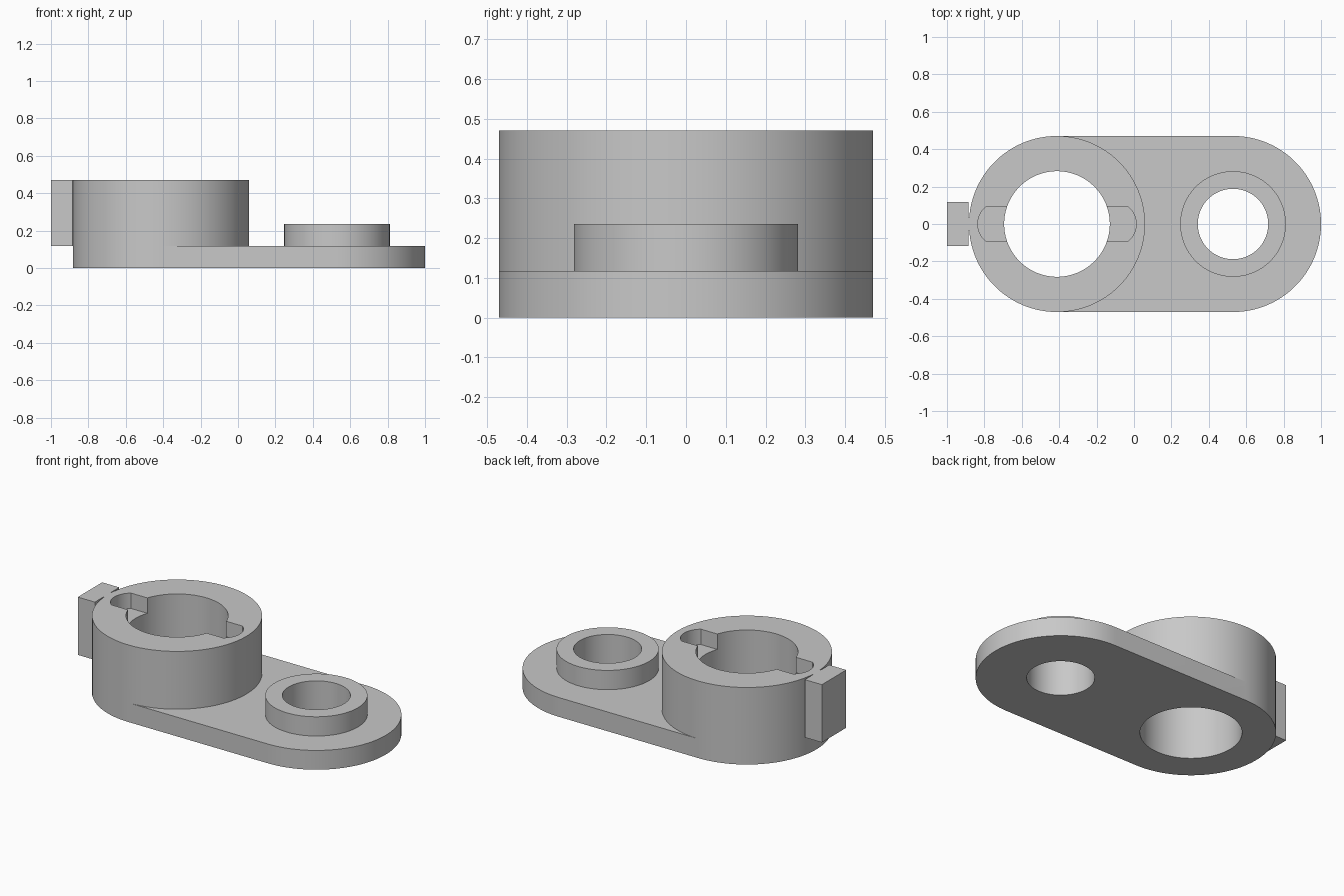
import bpy, bmesh
from math import cos, sin, pi, radians, asin

if "Cube" in bpy.data.objects:
    bpy.data.objects.remove(bpy.data.objects["Cube"])

# One design unit; the whole link is 85 units long
U = 2 / 85
HUB_X, BOSS_X = -17.5, 22.5

grey = bpy.data.materials.new("plain grey")
grey.use_nodes = True
colour = (0.58, 0.58, 0.58, 1)
grey.diffuse_color = colour
grey.node_tree.nodes["Principled BSDF"].inputs["Base Color"].default_value = colour


def arc(cx, r, start, end, steps):
    return [(cx + r * cos(start + (end - start) * i / steps),
             r * sin(start + (end - start) * i / steps)) for i in range(steps + 1)]


def circle(cx, r, steps=128):
    return arc(cx, r, 0, 2 * pi, steps)[:-1]


def rect(x0, x1, half):
    return [(x0, -half), (x1, -half), (x1, half), (x0, half)]


def prism(name, outline, z0, z1):
    """Extrude a counter-clockwise outline between two heights."""
    bm = bmesh.new()
    face = bm.faces.new([bm.verts.new((x * U, y * U, z0 * U)) for x, y in outline])
    top = bmesh.ops.extrude_face_region(bm, geom=[face])["geom"]
    bmesh.ops.translate(bm, vec=(0, 0, (z1 - z0) * U),
                        verts=[v for v in top if isinstance(v, bmesh.types.BMVert)])
    bmesh.ops.recalc_face_normals(bm, faces=bm.faces)
    mesh = bpy.data.meshes.new(name)
    bm.to_mesh(mesh)
    bm.free()
    mesh.materials.append(grey)
    obj = bpy.data.objects.new(name, mesh)
    bpy.context.collection.objects.link(obj)
    return obj


def combine(target, tool, operation):
    """Apply a boolean and discard the tool."""
    bpy.context.view_layer.objects.active = target
    mod = target.modifiers.new("bool", "BOOLEAN")
    mod.operation, mod.object, mod.solver = operation, tool, "EXACT"
    bpy.ops.object.modifier_apply(modifier=mod.name)
    bpy.data.objects.remove(tool)


# Tall hub, flat arm with a rounded end, and low boss
link = prism("link_arm", circle(HUB_X, 20), 0, 20)
arm_outline = arc(BOSS_X, 20, -pi / 2, pi / 2, 64) + [(HUB_X, 20), (HUB_X, -20)]
combine(link, prism("arm", arm_outline, 0, 5), "UNION")
combine(link, prism("boss", circle(BOSS_X, 12), 3, 10), "UNION")

# Through bores
combine(link, prism("hub_bore", circle(HUB_X, 12), -2, 25), "DIFFERENCE")
combine(link, prism("boss_bore", circle(BOSS_X, 8), -2, 25), "DIFFERENCE")

# Two shallow round-ended slots in the hub rim
a = asin(4 / 5)
for side in (0, pi):
    outline = arc(13, 5, -a, a, 20) + [(8, 4), (8, -4)]
    outline = [(HUB_X + x * cos(side), y * cos(side)) for x, y in outline]
    combine(link, prism("slot", outline, 16, 25), "DIFFERENCE")

# Key tab on a narrow neck at the hub's outer side
key = prism("key_tab", rect(-42.5, -37.6, 5), 5, 20)
neck = prism("key_neck", rect(-37.6, -37.4, 1.5), 5, 20)

for obj in (link, key, neck):
    bpy.ops.object.select_all(action="DESELECT")
    obj.select_set(True)
    bpy.context.view_layer.objects.active = obj
    bpy.ops.object.shade_smooth_by_angle(angle=radians(25))
